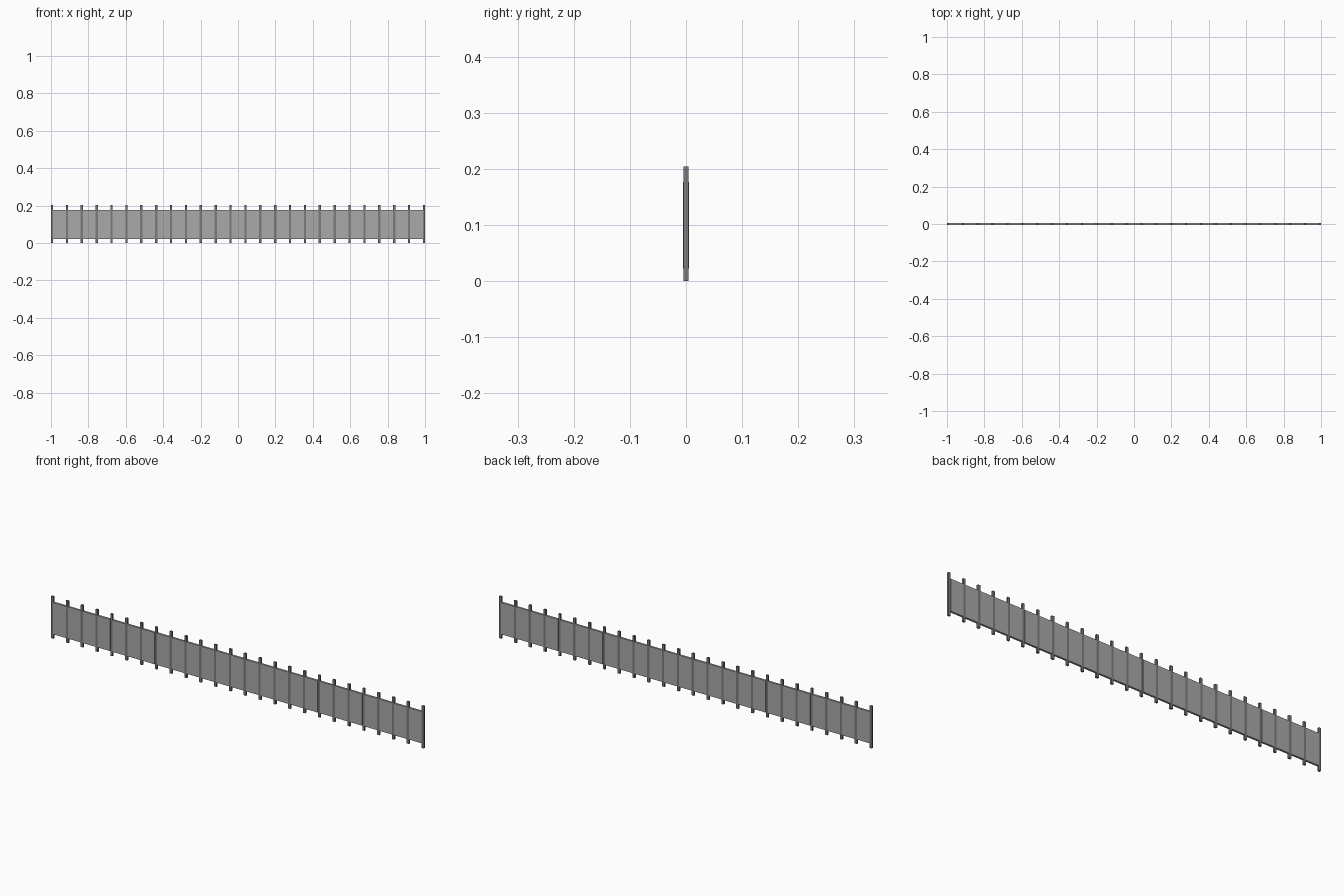
import bpy

if "Cube" in bpy.data.objects:
    bpy.data.objects.remove(bpy.data.objects["Cube"])

POSTS = 26
POST_W, POST_D, POST_H = 0.012, 0.009, 0.204
PANEL_D, PANEL_LOW, PANEL_TOP = 0.010, 0.022, 0.176
STEP = (2 - POST_W) / (POSTS - 1)


def box(name, size, centre, grey):
    bpy.ops.mesh.primitive_cube_add(size=1, location=centre)
    ob = bpy.context.object
    ob.name = name
    ob.scale = size
    bpy.ops.object.transform_apply(location=False, rotation=False, scale=True)
    mat = bpy.data.materials.new(name + "_grey")
    mat.diffuse_color = (grey, grey, grey, 1)
    mat.use_nodes = True
    mat.node_tree.nodes["Principled BSDF"].inputs["Base Color"].default_value = mat.diffuse_color
    ob.data.materials.append(mat)
    return ob


def repeat(ob, count):
    mod = ob.modifiers.new("row", "ARRAY")
    mod.count = count
    mod.use_relative_offset = False
    mod.use_constant_offset = True
    mod.constant_offset_displace = (STEP, 0, 0)


# Row of dark upright posts
first_x = -1 + POST_W / 2
posts = box("fence_posts", (POST_W, POST_D, POST_H), (first_x, 0, POST_H / 2), 0.2)
repeat(posts, POSTS)

# Flat panels fitted between neighbouring posts
panels = box("fence_panels", (STEP - POST_W, PANEL_D, PANEL_TOP - PANEL_LOW),
             (first_x + STEP / 2, 0, (PANEL_LOW + PANEL_TOP) / 2), 0.4)
repeat(panels, POSTS - 1)
